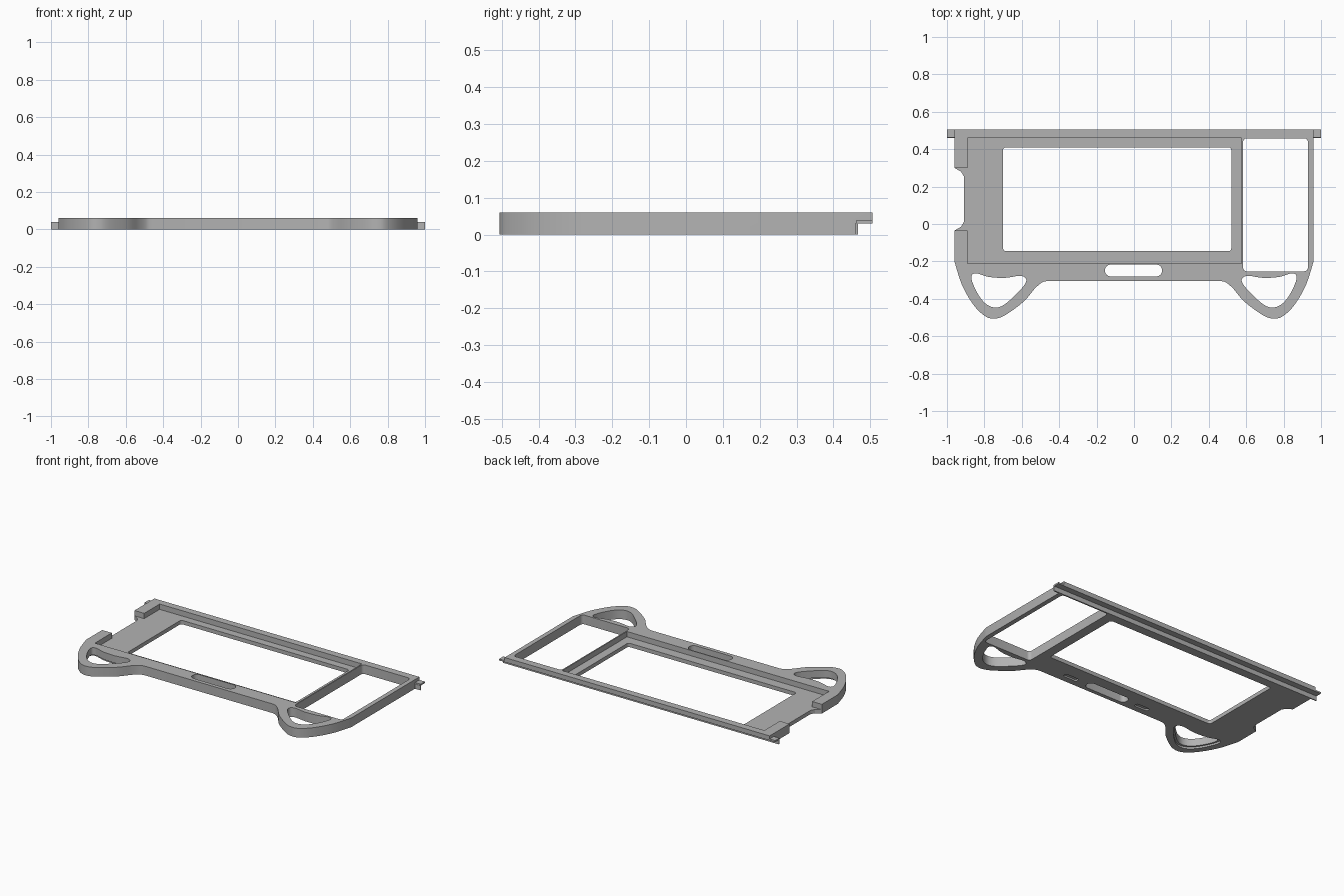
import bpy, bmesh, math
from mathutils import Vector

if "Cube" in bpy.data.objects:
    bpy.data.objects.remove(bpy.data.objects["Cube"])

grey = bpy.data.materials.new("plain_grey")
grey.use_nodes = True
COLOUR = (0.45, 0.45, 0.45, 1)
grey.diffuse_color = COLOUR
grey.node_tree.nodes["Principled BSDF"].inputs["Base Color"].default_value = COLOUR

TOP, FLOOR = 0.06, 0.025


def prism(name, pts, z0, z1):
    """Extrude a flat outline between two heights."""
    bm = bmesh.new()
    face = bm.faces.new([bm.verts.new((x, y, z0)) for x, y in pts])
    ext = bmesh.ops.extrude_face_region(bm, geom=[face])
    for v in ext["geom"]:
        if isinstance(v, bmesh.types.BMVert):
            v.co.z = z1
    bmesh.ops.recalc_face_normals(bm, faces=bm.faces)
    mesh = bpy.data.meshes.new(name)
    bm.to_mesh(mesh)
    bm.free()
    mesh.materials.append(grey)
    ob = bpy.data.objects.new(name, mesh)
    bpy.context.collection.objects.link(ob)
    return ob


def rounded(x0, x1, y0, y1, r=0.0):
    """Rectangle outline with rounded corners."""
    if r == 0:
        return [(x0, y0), (x1, y0), (x1, y1), (x0, y1)]
    pts = []
    corners = [(x1 - r, y1 - r), (x0 + r, y1 - r), (x0 + r, y0 + r), (x1 - r, y0 + r)]
    for i, (cx, cy) in enumerate(corners):
        for k in range(7):
            a = math.radians(90 * i + 15 * k)
            pts.append((cx + r * math.cos(a), cy + r * math.sin(a)))
    return pts


def smooth(pts, closed=False, steps=5):
    """Smooth curve through the given points."""
    p = [Vector(q) for q in pts]
    n = len(p)
    out = []
    for i in range(n if closed else n - 1):
        if closed:
            a, b, c, d = (p[(i + k) % n] for k in (-1, 0, 1, 2))
        else:
            a, b, c, d = p[max(i - 1, 0)], p[i], p[i + 1], p[min(i + 2, n - 1)]
        for s in range(steps):
            t = s / steps
            out.append(tuple(0.5 * (2 * b + (c - a) * t + (2 * a - 5 * b + 4 * c - d) * t ** 2
                                    + (3 * b - a - 3 * c + d) * t ** 3)))
    if not closed:
        out.append(tuple(p[-1]))
    return out


def mirror(pts):
    return [(-x, y) for x, y in reversed(pts)]


def cut(target, pts, z0, z1):
    cutter = prism("cutter", pts, z0, z1)
    mod = target.modifiers.new("cut", "BOOLEAN")
    mod.operation, mod.solver, mod.object = "DIFFERENCE", "EXACT", cutter
    bpy.context.view_layer.objects.active = target
    bpy.ops.object.modifier_apply(modifier=mod.name)
    bpy.data.objects.remove(cutter)


# Frame outline: side notch, two rounded grips, straight front edge
notch = [(-0.96, 0.30), (-0.925, 0.28), (-0.91, 0.255),
         (-0.91, 0.01), (-0.925, -0.015), (-0.96, -0.035)]
grip = smooth([(-0.96, -0.20), (-0.92, -0.325), (-0.86, -0.43), (-0.80, -0.49),
               (-0.75, -0.506), (-0.69, -0.488), (-0.59, -0.415), (-0.53, -0.345),
               (-0.49, -0.312), (-0.46, -0.305)])
frame = prism("frame", [(-0.96, 0.506)] + notch + grip + mirror(grip) + [(0.96, 0.506)], 0, TOP)

# Recessed bed, open through the side notch
cut(frame, rounded(-0.89, 0.575, -0.21, 0.46), FLOOR, 0.1)
cut(frame, rounded(-1.0, -0.88, -0.035, 0.30), FLOOR, 0.1)

# Main window, side opening and front slot
cut(frame, rounded(-0.70, 0.52, -0.145, 0.41, 0.015), -0.1, 0.1)
cut(frame, rounded(0.583, 0.93, -0.253, 0.458, 0.02), -0.1, 0.1)
cut(frame, rounded(-0.155, 0.15, -0.28, -0.217, 0.03), -0.1, 0.1)

# Grip holes with a shallow step on the underside
hole = smooth([(-0.87, -0.285), (-0.845, -0.264), (-0.775, -0.283), (-0.69, -0.288),
               (-0.61, -0.277), (-0.578, -0.292), (-0.585, -0.325), (-0.64, -0.385),
               (-0.70, -0.435), (-0.75, -0.446), (-0.80, -0.42), (-0.845, -0.355)], True)
step = [(-0.73 + (x + 0.73) * 1.1, -0.35 + (y + 0.35) * 1.15) for x, y in hole]
for side in (lambda p: p, mirror):
    cut(frame, side(hole), -0.1, 0.1)
cut(frame, step, -0.1, 0.012)

# Small recesses under the front edge
for x in (-0.27, 0.27):
    cut(frame, rounded(x - 0.05, x + 0.05, -0.265, -0.235, 0.014), -0.1, 0.01)

# Underside step along the back edge
cut(frame, rounded(-1.1, 1.1, 0.466, 0.6), -0.1, 0.04)

# Back rail: thin flange with a downward leg, ends projecting as tabs
flange = prism("back_rail_flange", rounded(-1, 1, 0.462, 0.506), 0.03, 0.04)
leg = prism("back_rail_leg", rounded(-1, 1, 0.46, 0.467), 0, 0.031)

for ob in (frame, flange, leg):
    bpy.ops.object.select_all(action="DESELECT")
    ob.select_set(True)
    bpy.context.view_layer.objects.active = ob
    bpy.ops.object.shade_smooth_by_angle(angle=math.radians(25))
